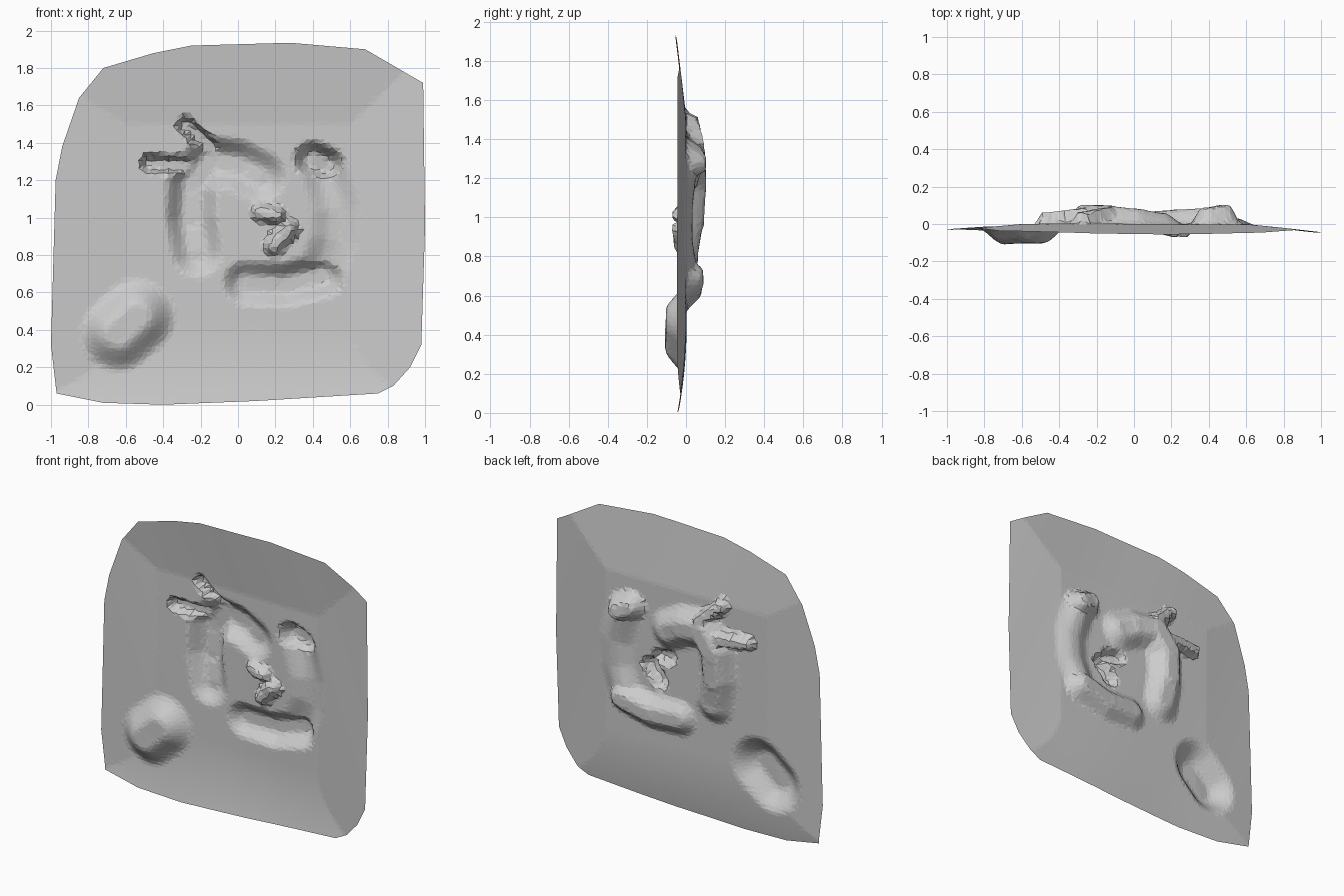
import bpy, bmesh, math, random
from mathutils import Vector
from mathutils.geometry import intersect_point_line

if "Cube" in bpy.data.objects:
    bpy.data.objects.remove(bpy.data.objects["Cube"])

random.seed(4)

# Convex outline of the plaque (x, z), counter-clockwise seen from the front
OUTLINE = [(-0.97, 0.06), (-0.72, 0.01), (-0.4, 0.0), (0.1, 0.02), (0.75, 0.06),
           (0.83, 0.10), (0.92, 0.20), (0.98, 0.32), (1.0, 0.95), (0.99, 1.72),
           (0.68, 1.90), (0.28, 1.935), (-0.25, 1.92), (-0.45, 1.88), (-0.72, 1.80),
           (-0.85, 1.64), (-0.94, 1.38), (-0.975, 1.2), (-1.0, 0.32)]

# Embossed strokes: path of (x, z, depth), half width, flat share of the width
STROKES = [
    ([(-0.22, 0.82, 0.06), (-0.25, 1.0, 0.09), (-0.24, 1.18, 0.10),
      (-0.15, 1.30, 0.095), (0.0, 1.28, 0.08), (0.12, 1.22, 0.06)], 0.15, 0.25),  # left arch
    ([(-0.47, 1.29, 0.06), (-0.2, 1.27, 0.09)], 0.055, 0.45),                   # lower prong
    ([(-0.28, 1.49, 0.06), (-0.13, 1.36, 0.09)], 0.055, 0.45),                  # upper prong
    ([(0.40, 1.31, 0.09), (0.47, 1.28, 0.105)], 0.11, 0.3),                    # right knob
    ([(0.46, 1.26, 0.06), (0.52, 1.05, 0.035), (0.51, 0.88, 0.035),
      (0.45, 0.72, 0.06)], 0.14, 0.1),                                         # right side
    ([(0.04, 0.65, 0.06), (0.25, 0.64, 0.075), (0.45, 0.69, 0.09)], 0.13, 0.25),  # lower bar
    ([(0.12, 1.03, -0.05), (0.21, 1.01, -0.07)], 0.06, 0.3),                   # centre marks
    ([(0.27, 0.94, -0.07), (0.19, 0.85, -0.06)], 0.065, 0.3),
    ([(-0.64, 0.38, -0.10), (-0.54, 0.47, -0.10)], 0.21, 0.25),                # corner boss
]


def ramp(t):
    return max(0.0, min(1.0, t))


def stroke_depth(x, z, path, radius, flat):
    best = 0.0
    for a, b in zip(path, path[1:]):
        p, q = Vector((a[0], a[1], 0)), Vector((b[0], b[1], 0))
        here = Vector((x, z, 0))
        t = ramp(intersect_point_line(here, p, q)[1])
        d = (here - p.lerp(q, t)).length / radius
        fall = 1 - ramp((d - flat) / (1 - flat))
        h = (a[2] + (b[2] - a[2]) * t) * fall * fall * (3 - 2 * fall)
        if abs(h) > abs(best):
            best = h
    return best


def relief(x, z):
    # gently domed sheet, edges curling toward the front
    edge = max(ramp((z - 1.5) / 0.43), 0.9 * ramp((x - 0.6) / 0.4),
               0.6 * ramp((-0.6 - x) / 0.4), 0.8 * ramp((0.45 - z) / 0.45) ** 2)
    y = -0.052 * edge + 0.003 * math.sin(5 * x + 2 * z)
    hs = [stroke_depth(x, z, *s) for s in STROKES]
    return y + max(0, *hs) + min(0, *hs)


# Grid sheet trimmed to the outline
bm = bmesh.new()
N = 88
bmesh.ops.create_grid(bm, x_segments=N, y_segments=N, size=1.02)
for v in bm.verts:
    j = 0.006
    v.co = (v.co.x + random.uniform(-j, j), 0, v.co.y + 0.98 + random.uniform(-j, j))
for (ax, az), (bx, bz) in zip(OUTLINE, OUTLINE[1:] + OUTLINE[:1]):
    bmesh.ops.bisect_plane(bm, geom=bm.verts[:] + bm.edges[:] + bm.faces[:],
                           plane_co=(ax, 0, az), plane_no=(bz - az, 0, ax - bx),
                           clear_outer=True)

# Push the sheet into relief
bmesh.ops.triangulate(bm, faces=bm.faces[:])
for v in bm.verts:
    v.co.y = relief(v.co.x, v.co.z)
bm.normal_update()
me = bpy.data.meshes.new("embossed_plaque")
bm.to_mesh(me)
bm.free()
plaque = bpy.data.objects.new("embossed_plaque", me)
bpy.context.collection.objects.link(plaque)
